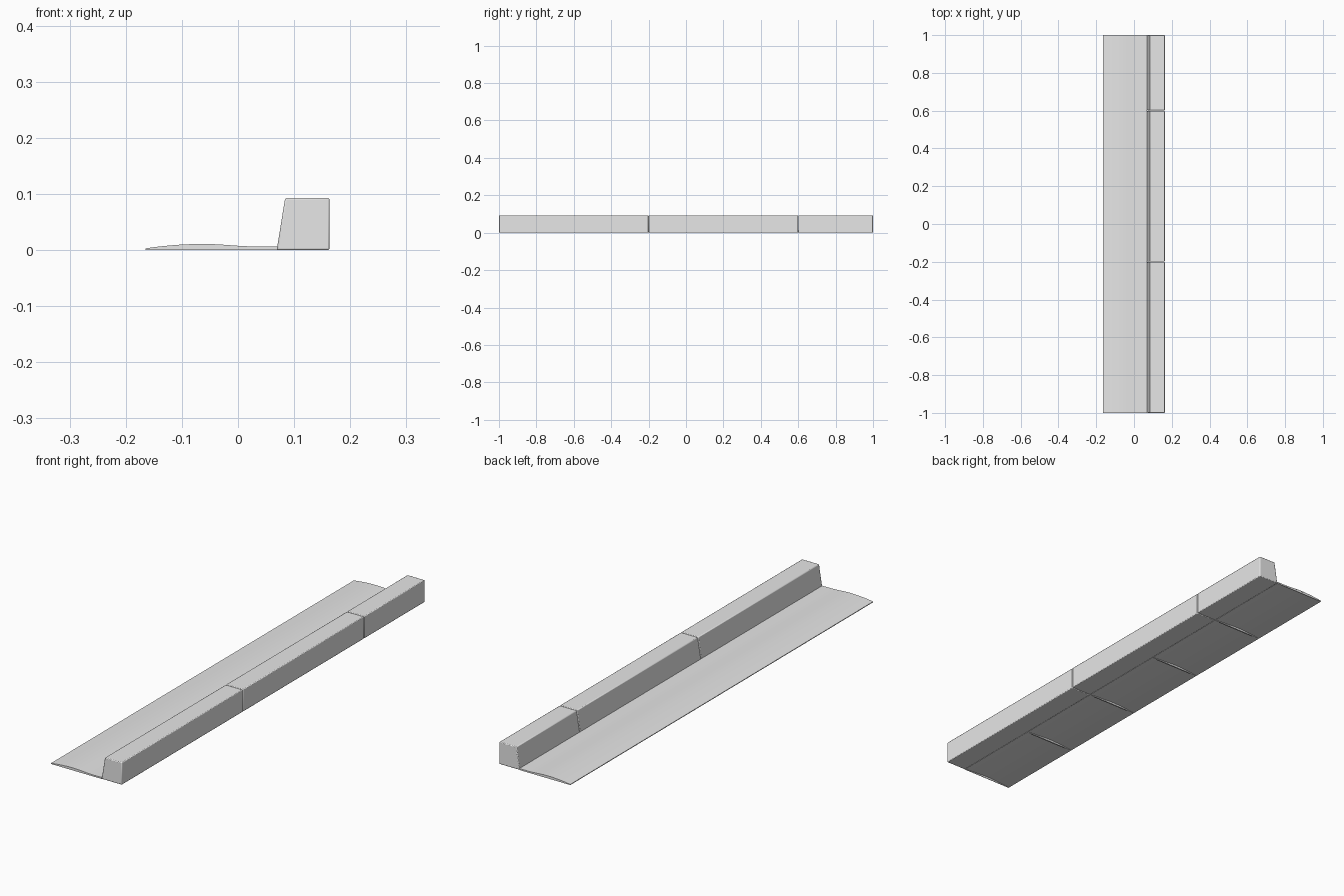
import bpy
import math

cube = bpy.data.objects.get("Cube")
if cube:
    bpy.data.objects.remove(cube, do_unlink=True)

# Single concrete colour
grey = bpy.data.materials.new("concrete_grey")
grey.use_nodes = True
grey.diffuse_color = (0.8, 0.8, 0.8, 1)
grey.node_tree.nodes["Principled BSDF"].inputs["Base Color"].default_value = (0.8, 0.8, 0.8, 1)


def extrude_profile(name, profile, y0, y1, bevel=0):
    """Extrude a counter-clockwise x-z outline along y."""
    n = len(profile)
    verts = [(x, y, z) for y in (y0, y1) for x, z in profile]
    faces = [tuple(range(n)), tuple(reversed(range(n, 2 * n)))]
    faces += [(i, i + n, (i + 1) % n + n, (i + 1) % n) for i in range(n)]
    mesh = bpy.data.meshes.new(name)
    mesh.from_pydata(verts, [], faces)
    mesh.materials.append(grey)
    obj = bpy.data.objects.new(name, mesh)
    bpy.context.collection.objects.link(obj)
    if bevel:
        mod = obj.modifiers.new("soft_edges", 'BEVEL')
        mod.width = bevel
        mod.segments = 2
    bpy.ops.object.select_all(action='DESELECT')
    obj.select_set(True)
    bpy.context.view_layer.objects.active = obj
    bpy.ops.object.shade_smooth_by_angle(angle=math.radians(30))
    return obj


# Cambered road surface: crowned lane easing into a flat gutter
LEFT, RIGHT, STEPS = -0.165, 0.07, 16


def road_top(x):
    if x < -0.06:
        return 0.011 - 0.008 * ((x + 0.06) / 0.105) ** 2
    t = min((x + 0.06) / 0.09, 1)
    return 0.011 - 0.0045 * t * t * (3 - 2 * t)


def road_under(x):
    t = (x - LEFT) / (RIGHT - LEFT)
    return min(road_top(x) - 0.0025, 0.008 * math.sin(math.pi * t))


xs = [LEFT + (RIGHT - LEFT) * i / STEPS for i in range(STEPS + 1)]
top = [(x, road_top(x)) for x in reversed(xs)]
under = [(x, road_under(x)) for x in xs]
extrude_profile("road_surface", under + top, -1, 1)

# Thin ribs closing the hollow underside at each module end
rib_profile = [(LEFT, 0), (RIGHT, 0)] + [(x, z - 0.001) for x, z in top]
for i in range(6):
    y = -1 + 0.4 * i
    y0, y1 = max(y - 0.003, -1 + 0.0005), min(y + 0.003, 1 - 0.0005)
    extrude_profile(f"underside_rib_{i + 1}", rib_profile, y0, y1)

# Kerb stones with a sloping road-side face and narrow joints
kerb_profile = [(0.069, 0), (0.163, 0), (0.163, 0.093), (0.084, 0.093)]
joints = [-1, -0.2, 0.6, 1]
GAP = 0.0008
for i, (a, b) in enumerate(zip(joints, joints[1:])):
    y0 = a if i == 0 else a + GAP
    y1 = b if b == 1 else b - GAP
    extrude_profile(f"kerb_stone_{i + 1}", kerb_profile, y0, y1, bevel=0.003)
